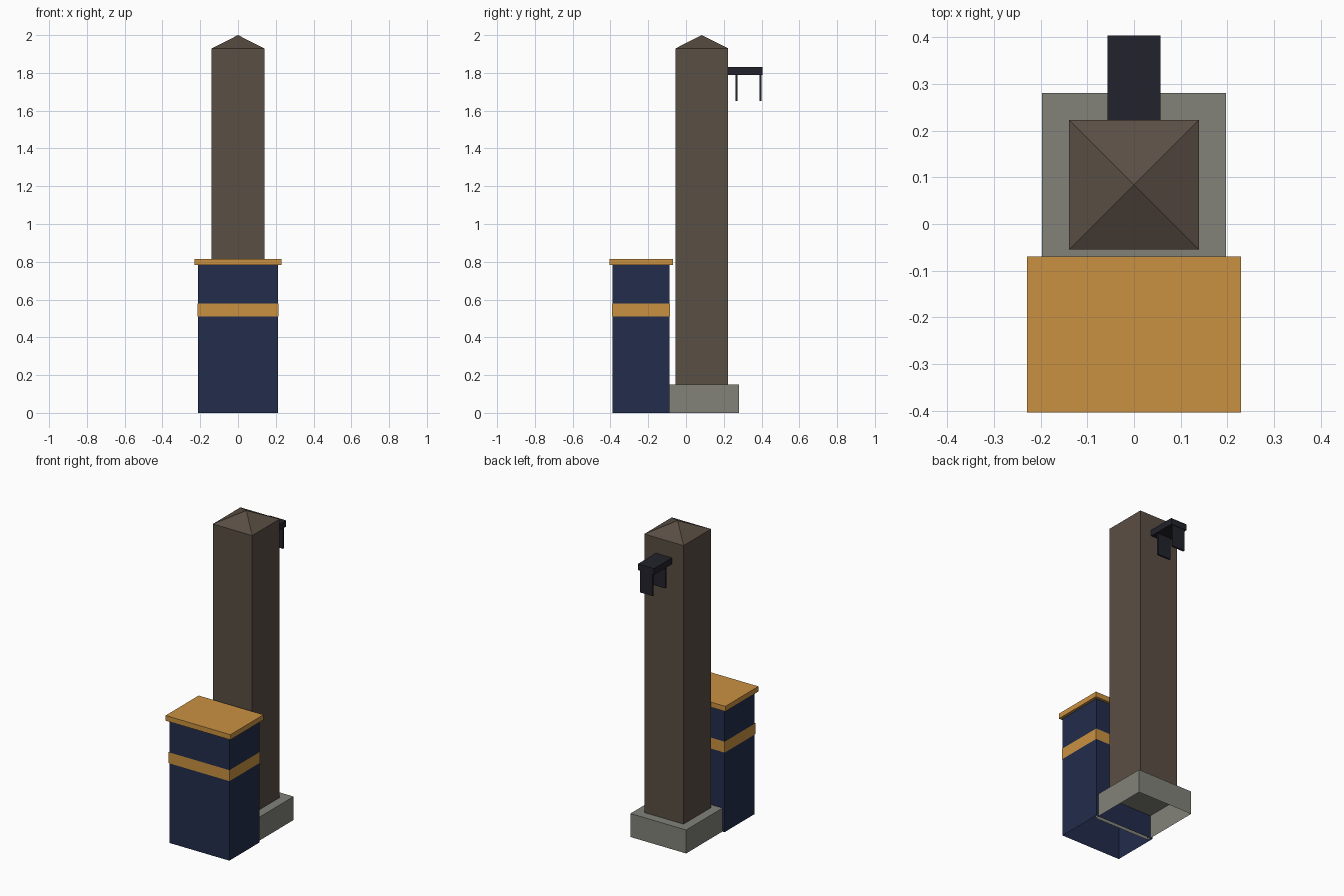
import bpy
import bmesh

cube = bpy.data.objects.get("Cube")
if cube:
    bpy.data.objects.remove(cube, do_unlink=True)


def material(name, r, g, b):
    m = bpy.data.materials.new(name)
    m.use_nodes = True
    m.diffuse_color = (r, g, b, 1)
    m.node_tree.nodes["Principled BSDF"].inputs["Base Color"].default_value = (r, g, b, 1)
    return m


navy = material("navy paint", 0.016, 0.026, 0.07)
amber = material("amber trim", 0.59, 0.285, 0.053)
brown = material("brown post", 0.102, 0.077, 0.058)
stone = material("grey stone", 0.223, 0.223, 0.195)
metal = material("dark metal", 0.016, 0.016, 0.025)


def box(name, mat, x, y, z, open_bottom=False, open_top=False, roof=0):
    """Box of half width x spanning y and z, with optional open ends or a pyramid roof."""
    bm = bmesh.new()
    bmesh.ops.create_cube(bm, size=1)
    for v in bm.verts:
        v.co = (2 * x * v.co.x, y[v.co.y > 0], z[v.co.z > 0])
    bm.normal_update()
    top = next(f for f in bm.faces if f.normal.z > 0.9)
    bottom = next(f for f in bm.faces if f.normal.z < -0.9)
    if roof:
        peak = bmesh.ops.poke(bm, faces=[top])["verts"][0]
        peak.co.z += roof
    elif open_top:
        bm.faces.remove(top)
    if open_bottom:
        bm.faces.remove(bottom)
    mesh = bpy.data.meshes.new(name)
    bm.to_mesh(mesh)
    bm.free()
    mesh.materials.append(mat)
    obj = bpy.data.objects.new(name, mesh)
    bpy.context.collection.objects.link(obj)
    return obj


# Post on a hollow plinth
box("plinth", stone, 0.197, (-0.113, 0.28), (0, 0.15), open_bottom=True)
box("post", brown, 0.139, (-0.055, 0.223), (0.15, 1.93), open_bottom=True, roof=0.07)

# Cabinet with a trim band and overhanging lid
box("cabinet", navy, 0.212, (-0.39, -0.087), (0, 0.782), open_bottom=True)
box("cabinet_band", amber, 0.215, (-0.393, -0.084), (0.51, 0.58),
    open_bottom=True, open_top=True)
box("cabinet_lid", amber, 0.229, (-0.404, -0.07), (0.782, 0.815))

# Bracket arm with two hanging plates
box("bracket_arm", metal, 0.057, (0.22, 0.404), (1.79, 1.83))
for side, y in (("inner", 0.262), ("outer", 0.39)):
    box(side + "_hanging_plate", metal, 0.045, (y, y + 0.011), (1.65, 1.79))
